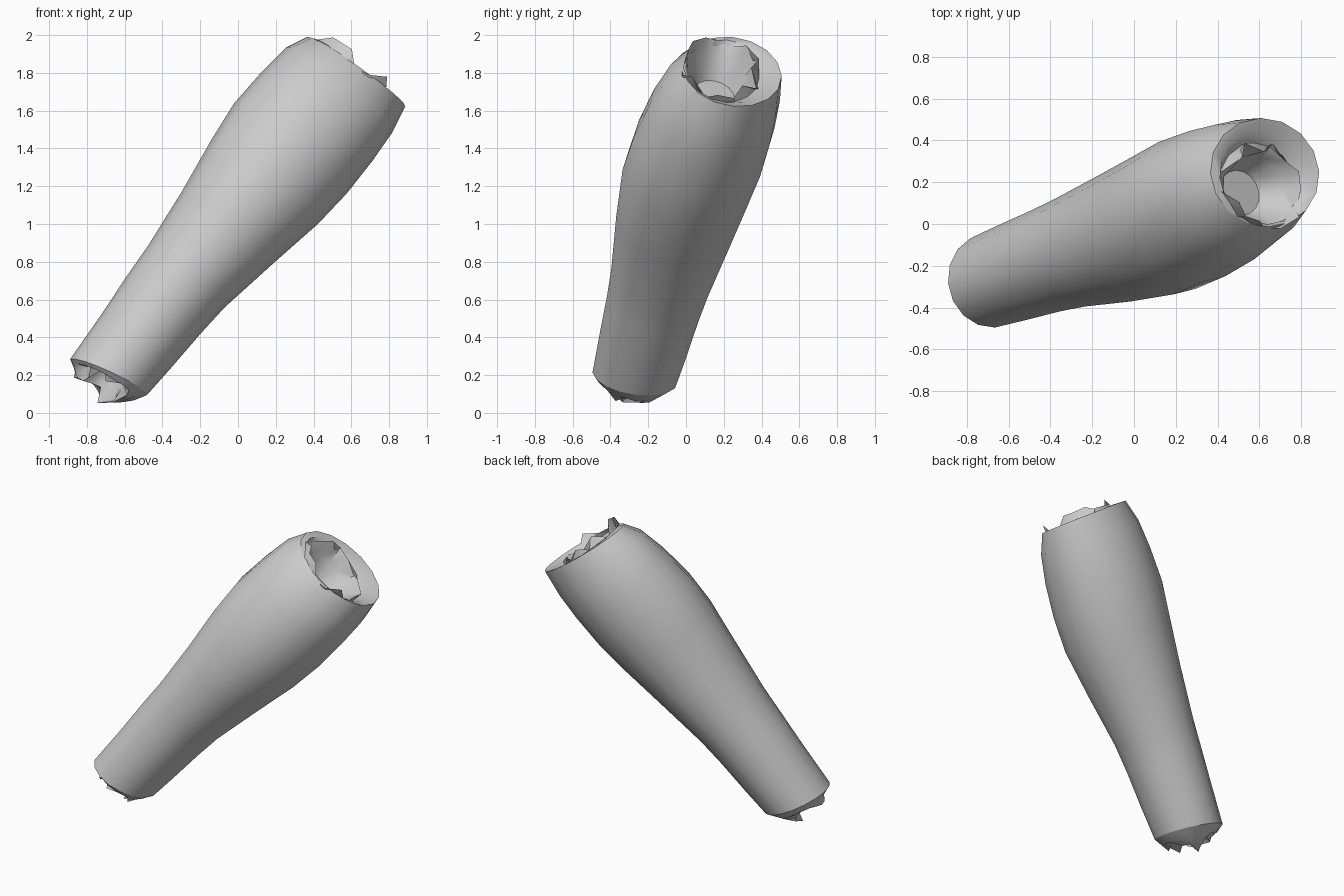
import bpy, bmesh, math, random
from mathutils import Vector

if "Cube" in bpy.data.objects:
    bpy.data.objects.remove(bpy.data.objects["Cube"])

random.seed(4)
N = 16
# Limb axis D, with cross-section axes U (in the front plane) and V (towards the back)
D = Vector((0.61, 0.225, 0.76)).normalized()
U = Vector((0.78, 0.0, -0.626)).normalized()
V = U.cross(D).normalized()
if V.y < 0:
    V = -V


def ring(bm, s, ru, rv, uc, vc, tilt_u=0.0, tilt_v=0.0, rag=0.0):
    """Ellipse of vertices across the limb; tilt leans it, rag tears it."""
    out = []
    for i in range(N):
        a = 2 * math.pi * i / N
        k = 1.0 + random.uniform(-rag, rag) * 2.2
        cu, cv = math.cos(a), math.sin(a)
        h = s + tilt_u * cu + tilt_v * cv
        if rag:
            h += random.uniform(-rag, rag) * 0.55
        p = D * h + U * (uc + ru * k * cu) + V * (vc + rv * k * cv)
        p.z = min(2.0, max(0.0, p.z))
        out.append(bm.verts.new(p))
    return out


def loft(name, specs, close=False, angle=50):
    bm = bmesh.new()
    rings = [ring(bm, *sp) for sp in specs]
    for a, b in zip(rings, rings[1:]):
        for i in range(N):
            j = (i + 1) % N
            bm.faces.new((a[i], a[j], b[j], b[i]))
    if close:
        bm.faces.new(rings[-1])
    bmesh.ops.recalc_face_normals(bm, faces=bm.faces)
    # Open end pieces should face away from the middle of the limb
    if close:
        mid = D * 0.75 + U * -0.655 + V * -0.21
        f = bm.faces[0] if hasattr(bm.faces, "ensure_lookup_table") and not bm.faces.ensure_lookup_table() else None
        if f and f.normal.dot(f.calc_center_median() - mid) < 0:
            bmesh.ops.reverse_faces(bm, faces=bm.faces)
    me = bpy.data.meshes.new(name)
    bm.to_mesh(me)
    bm.free()
    ob = bpy.data.objects.new(name, me)
    bpy.context.collection.objects.link(ob)
    bpy.ops.object.select_all(action='DESELECT')
    ob.select_set(True)
    bpy.context.view_layer.objects.active = ob
    bpy.ops.object.shade_smooth_by_angle(angle=math.radians(angle))
    return ob


# Tapered, bulging tube: position, radii, centre, tilt
low_rim = (-0.335, 0.218, 0.226, -0.653, -0.20, 0.055, 0.02)
top_rim = (1.81, 0.318, 0.26, -0.643, -0.165, 0.02, 0.03)
loft("limb_body", [
    low_rim,
    (-0.10, 0.232, 0.242, -0.658, -0.205),
    (0.16, 0.248, 0.256, -0.665, -0.21),
    (0.35, 0.260, 0.272, -0.665, -0.214),
    (0.70, 0.308, 0.316, -0.658, -0.225),
    (1.02, 0.360, 0.350, -0.656, -0.23),
    (1.25, 0.382, 0.356, -0.660, -0.215),
    (1.48, 0.376, 0.340, -0.656, -0.20),
    (1.67, 0.360, 0.308, -0.652, -0.183),
    top_rim])

# Upper torn end: sunken lip, ragged edge and hollow
loft("upper_torn_end", [
    top_rim,
    (1.80, 0.265, 0.222, -0.65, -0.19, 0.0, 0.02),
    (1.765, 0.235, 0.205, -0.66, -0.22, 0.0, 0.02),
    (1.815, 0.225, 0.205, -0.66, -0.245, 0.0, 0.02, 0.09),
    (1.73, 0.185, 0.165, -0.66, -0.23),
    (1.62, 0.12, 0.11, -0.66, -0.22)], close=True)

# Lower torn end: tapering lip, ragged edge and small hollow
loft("lower_torn_end", [
    low_rim,
    (-0.375, 0.185, 0.185, -0.653, -0.215, 0.03, 0.0),
    (-0.395, 0.150, 0.150, -0.653, -0.23, 0.0, -0.02, 0.08),
    (-0.41, 0.125, 0.125, -0.653, -0.24, 0.0, -0.03, 0.11),
    (-0.34, 0.100, 0.100, -0.653, -0.25),
    (-0.24, 0.060, 0.060, -0.653, -0.25)], close=True)
